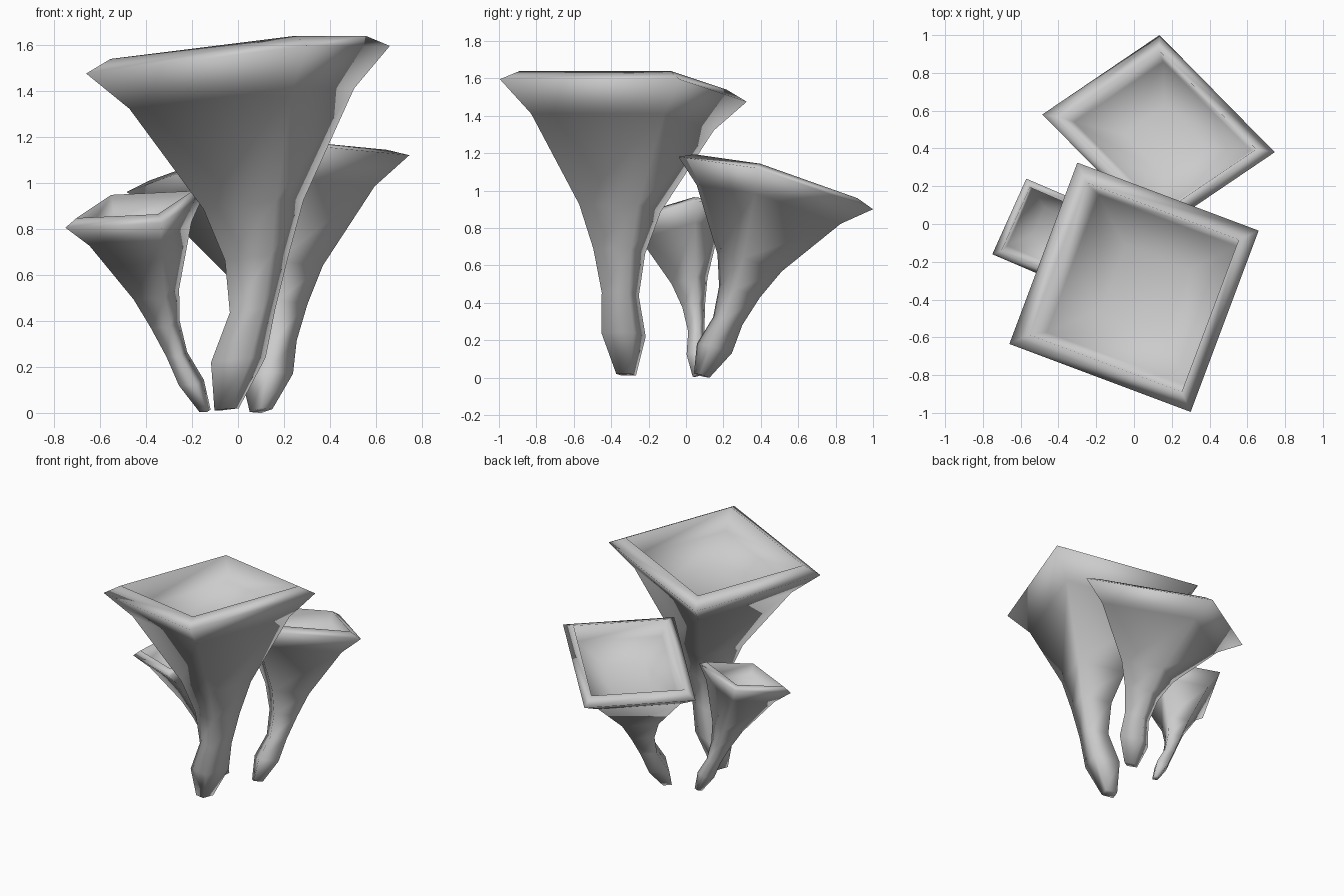
import bpy
import bmesh
from mathutils import Vector

default_cube = bpy.data.objects.get("Cube")
if default_cube:
    bpy.data.objects.remove(default_cube, do_unlink=True)

# One plain colour for every mushroom
colour = (0.6, 0.6, 0.6, 1)
grey = bpy.data.materials.new("plain_grey")
grey.use_nodes = True
grey.diffuse_color = colour
shader = grey.node_tree.nodes["Principled BSDF"]
shader.inputs["Base Color"].default_value = colour
shader.inputs["Roughness"].default_value = 0.8

# Shared shape: height as a share of the rim height, width as a share of
# the rim, and how far the ring sways along the bend of the stem
STEM = [(0.01, 0.08, 0), (0.15, 0.18, 0.4), (0.29, 0.15, 0.9),
        (0.44, 0.21, 1), (0.59, 0.33, 0.8)]
CAP = [(0.89, 0.74, 0.2), (1, 1, 0), (1.035, 0.84, 0)]
BOWL = [(0.93, 0.76, 0.4), (0.86, 0.35, 0.6)]


def add_ring(mesh_builder, centre, half_width, half_depth):
    """Add the four corners of one square cross-section, in order."""
    corners = (
        centre - half_width - half_depth,
        centre + half_width - half_depth,
        centre + half_width + half_depth,
        centre - half_width + half_depth,
    )
    return [mesh_builder.verts.new(corner) for corner in corners]


def add_mushroom(name, foot, rim, bend, half_width, half_depth):
    """Loft the shared shape from foot to rim along a stem that bows sideways."""
    foot, rim, bend = Vector(foot).to_3d(), Vector(rim), Vector(bend).to_3d()
    half_width, half_depth = Vector(half_width), Vector(half_depth)
    mesh_builder = bmesh.new()

    # Square rings up the stem, around the rim and down into the bowl
    rings = []
    for height, width, sway in STEM + CAP + BOWL:
        centre = foot.lerp(rim, min(height, 1)) + bend * sway
        centre.z = rim.z * height
        rings.append(add_ring(mesh_builder, centre,
                              half_width * width, half_depth * width))

    # Walls between neighbouring rings, then the foot and the bowl floor
    for lower, upper in zip(rings, rings[1:]):
        for side in range(len(lower)):
            mesh_builder.faces.new(
                (lower[side - 1], lower[side], upper[side], upper[side - 1]))
    mesh_builder.faces.new(reversed(rings[0]))
    mesh_builder.faces.new(rings[-1])
    bmesh.ops.recalc_face_normals(mesh_builder, faces=mesh_builder.faces)
    for face in mesh_builder.faces:
        face.smooth = True

    mesh = bpy.data.meshes.new(name)
    mesh_builder.to_mesh(mesh)
    mesh_builder.free()
    mesh.materials.append(grey)
    mushroom = bpy.data.objects.new(name, mesh)
    bpy.context.collection.objects.link(mushroom)


add_mushroom(
    "tall_front_mushroom",
    foot=(-0.05, -0.32),
    rim=(0, -0.335, 1.535),
    bend=(0.11, -0.03),
    half_width=(0.48, -0.18, 0.06),
    half_depth=(0.18, 0.48, 0),
)
add_mushroom(
    "back_mushroom",
    foot=(0.1, 0.08),
    rim=(0.13, 0.48, 1.04),
    bend=(0.06, 0.03),
    half_width=(0.31, 0.21, -0.03),
    half_depth=(-0.305, 0.31, -0.11),
)
add_mushroom(
    "small_side_mushroom",
    foot=(-0.14, 0.06),
    rim=(-0.45, -0.05, 0.875),
    bend=(-0.04, 0.03),
    half_width=(0.21, -0.09, 0.01),
    half_depth=(0.09, 0.2, 0.06),
)
